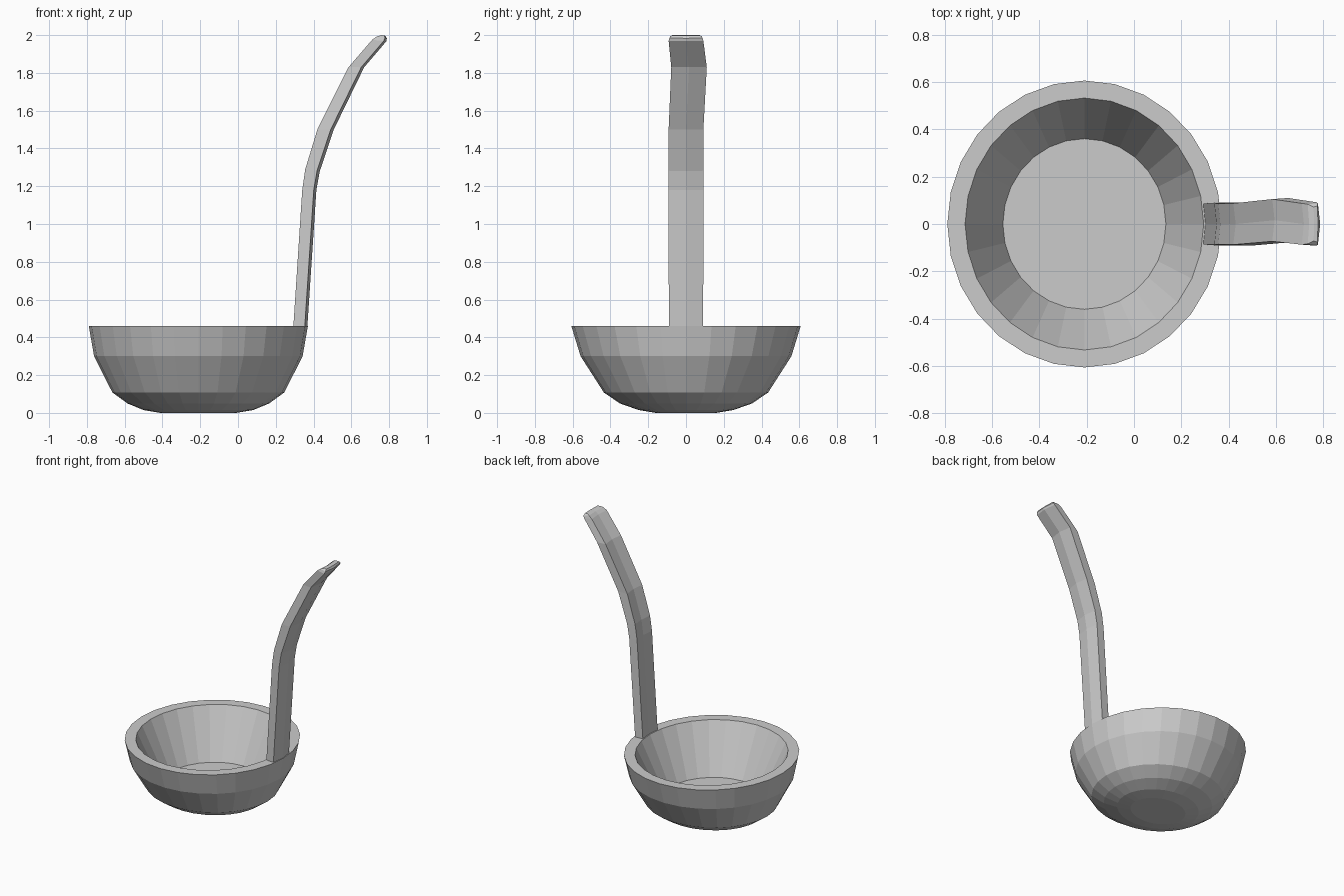
import bpy, bmesh
from math import sin, cos, tau

if "Cube" in bpy.data.objects:
    bpy.data.objects.remove(bpy.data.objects["Cube"])


def make_object(name, rings):
    """Skin a closed stack of equal-length vertex rings, capped at both ends."""
    bm = bmesh.new()
    loops = [[bm.verts.new(p) for p in ring] for ring in rings]
    for a, b in zip(loops, loops[1:]):
        for i in range(len(a)):
            j = (i + 1) % len(a)
            bm.faces.new((a[i], a[j], b[j], b[i]))
    bm.faces.new(loops[0][::-1])
    bm.faces.new(loops[-1])
    bmesh.ops.recalc_face_normals(bm, faces=bm.faces)
    mesh = bpy.data.meshes.new(name)
    bm.to_mesh(mesh)
    bm.free()
    obj = bpy.data.objects.new(name, mesh)
    bpy.context.collection.objects.link(obj)
    return obj


# Bowl: slightly oval, outside from base to rim, then down to the inner floor
SIDES = 28
CX = -0.21
bowl_profile = [  # x radius, y radius, z
    (0.20, 0.16, 0.0), (0.29, 0.25, 0.015), (0.375, 0.35, 0.05),
    (0.455, 0.435, 0.108), (0.552, 0.558, 0.30), (0.58, 0.607, 0.46),
    (0.505, 0.533, 0.46), (0.345, 0.361, 0.11),
]
make_object("bowl", [
    [(CX + rx * cos(tau * i / SIDES), ry * sin(tau * i / SIDES), z) for i in range(SIDES)]
    for rx, ry, z in bowl_profile])

# Handle: six-point section, creased inside and ridged outside
handle_path = [  # inner x, inner z, outer x, outer z, y shift, half width
    (0.292, 0.44, 0.366, 0.44, 0.0, 0.091),
    (0.340, 1.18, 0.415, 1.18, 0.0, 0.092),
    (0.356, 1.29, 0.433, 1.28, 0.0, 0.092),
    (0.420, 1.50, 0.507, 1.50, 0.0, 0.092),
    (0.585, 1.83, 0.668, 1.83, 0.016, 0.094),
    (0.710, 1.975, 0.786, 1.968, 0.0, 0.092),
    (0.735, 1.993, 0.788, 1.983, 0.0, 0.088),
    (0.760, 2.0, 0.779, 1.997, 0.0, 0.076),
]
sections = []
for xi, zi, xo, zo, y, w in handle_path:
    t = (xo - xi) / 0.075
    zm = zi + (zo - zi) * 0.8
    sections.append([
        (xi, y - w * 0.95, zi), (xi + 0.009 * t, y, zi), (xi, y + w * 0.95, zi),
        (xo - 0.014 * t, y + w, zm), (xo, y, zo), (xo - 0.014 * t, y - w, zm)])
make_object("handle", sections)
